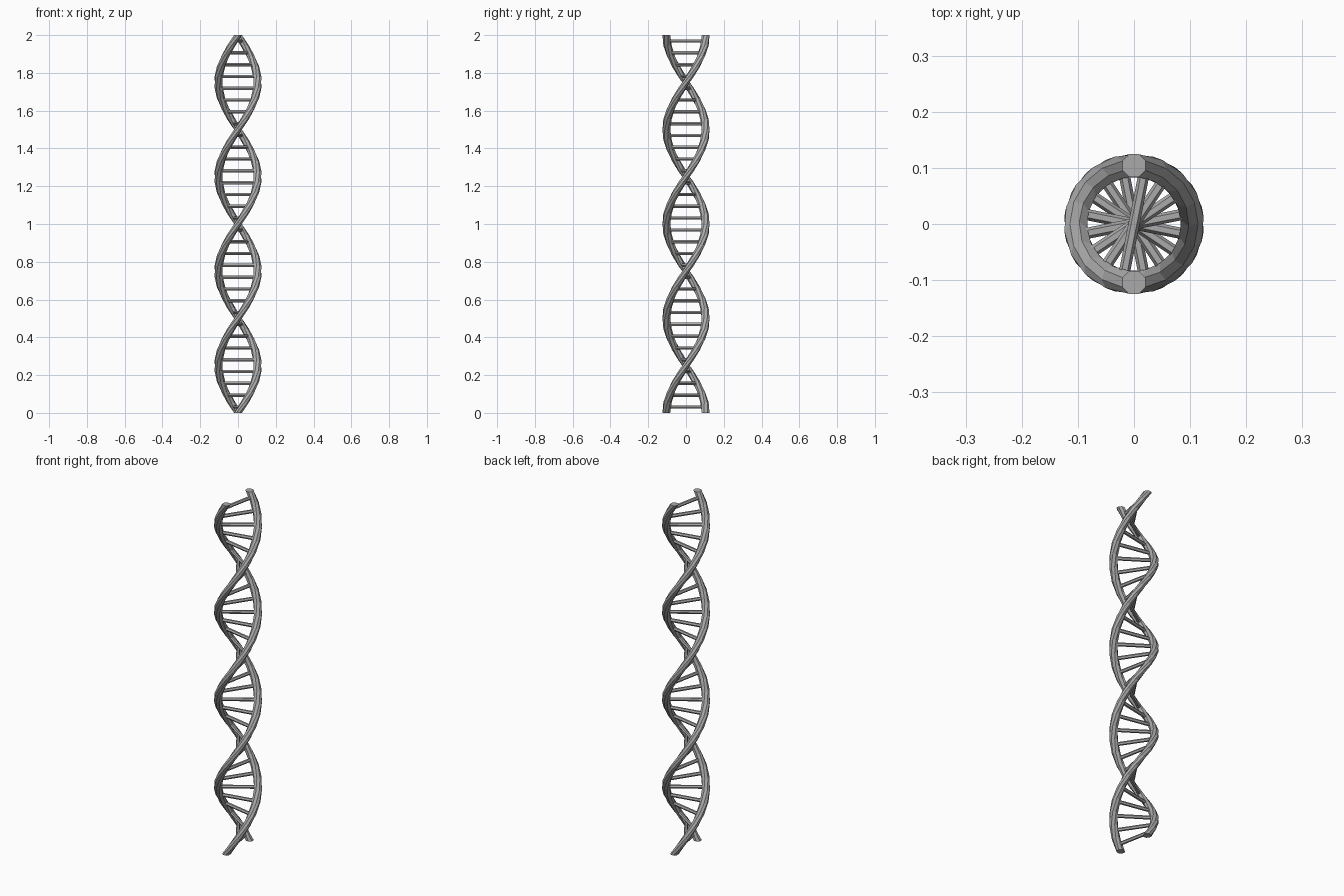
import bpy, bmesh, math
from mathutils import Vector

cube = bpy.data.objects.get("Cube")
if cube:
    bpy.data.objects.remove(cube, do_unlink=True)

HEIGHT = 2.0
TURNS = 2
RADIUS = 0.104          # distance of strand centre from the axis
TUBE = 0.0205           # strand thickness radius
STEPS = 18 * TURNS
RUNGS = 16 * TURNS

grey = bpy.data.materials.new("mid grey")
grey.use_nodes = True
colour = (0.4, 0.4, 0.4, 1)
grey.diffuse_color = colour
grey.node_tree.nodes["Principled BSDF"].inputs["Base Color"].default_value = colour


def sweep(name, rings):
    """Skin a row of equal rings into a closed, capped, flat shaded tube."""
    bm = bmesh.new()
    rows = [[bm.verts.new(p) for p in ring] for ring in rings]
    n = len(rows[0])
    for a, b in zip(rows, rows[1:]):
        for i in range(n):
            j = (i + 1) % n
            bm.faces.new((a[i], a[j], b[j], b[i]))
    bm.faces.new(rows[0][::-1])
    bm.faces.new(rows[-1])
    bmesh.ops.recalc_face_normals(bm, faces=bm.faces)
    mesh = bpy.data.meshes.new(name)
    bm.to_mesh(mesh)
    bm.free()
    mesh.materials.append(grey)
    obj = bpy.data.objects.new(name, mesh)
    bpy.context.collection.objects.link(obj)
    return obj


def frame(z, phase):
    """Outward and sideways directions of the helix at height z."""
    a = phase + math.tau * TURNS * z / HEIGHT
    return Vector((math.cos(a), math.sin(a), 0)), Vector((-math.sin(a), math.cos(a), 0))


def polygon(centre, u, v, r, sides, offset):
    angles = [offset + math.tau * i / sides for i in range(sides)]
    return [centre + u * (r * math.cos(a)) + v * (r * math.sin(a)) for a in angles]


# Two eight-sided strands with level cut ends
for name, phase in (("front_strand", -math.pi / 2), ("back_strand", math.pi / 2)):
    rings = []
    for k in range(STEPS + 1):
        z = HEIGHT * k / STEPS
        out, side = frame(z, phase)
        centre = out * RADIUS + Vector((0, 0, z))
        rings.append(polygon(centre, out, side, TUBE / math.cos(math.pi / 8), 8, math.pi / 8))
    sweep(name, rings)

# Six-sided rungs joining the strands, turning with the helix
for k in range(RUNGS):
    z = HEIGHT * (k + 0.5) / RUNGS
    out, side = frame(z, math.pi / 2)
    up = Vector((0, 0, 1))
    rings = [polygon(out * (s * RADIUS * 0.96) + up * z, side, up, 0.01, 6, 0)
             for s in (-1, 1)]
    sweep(f"rung_{k + 1}", rings)
